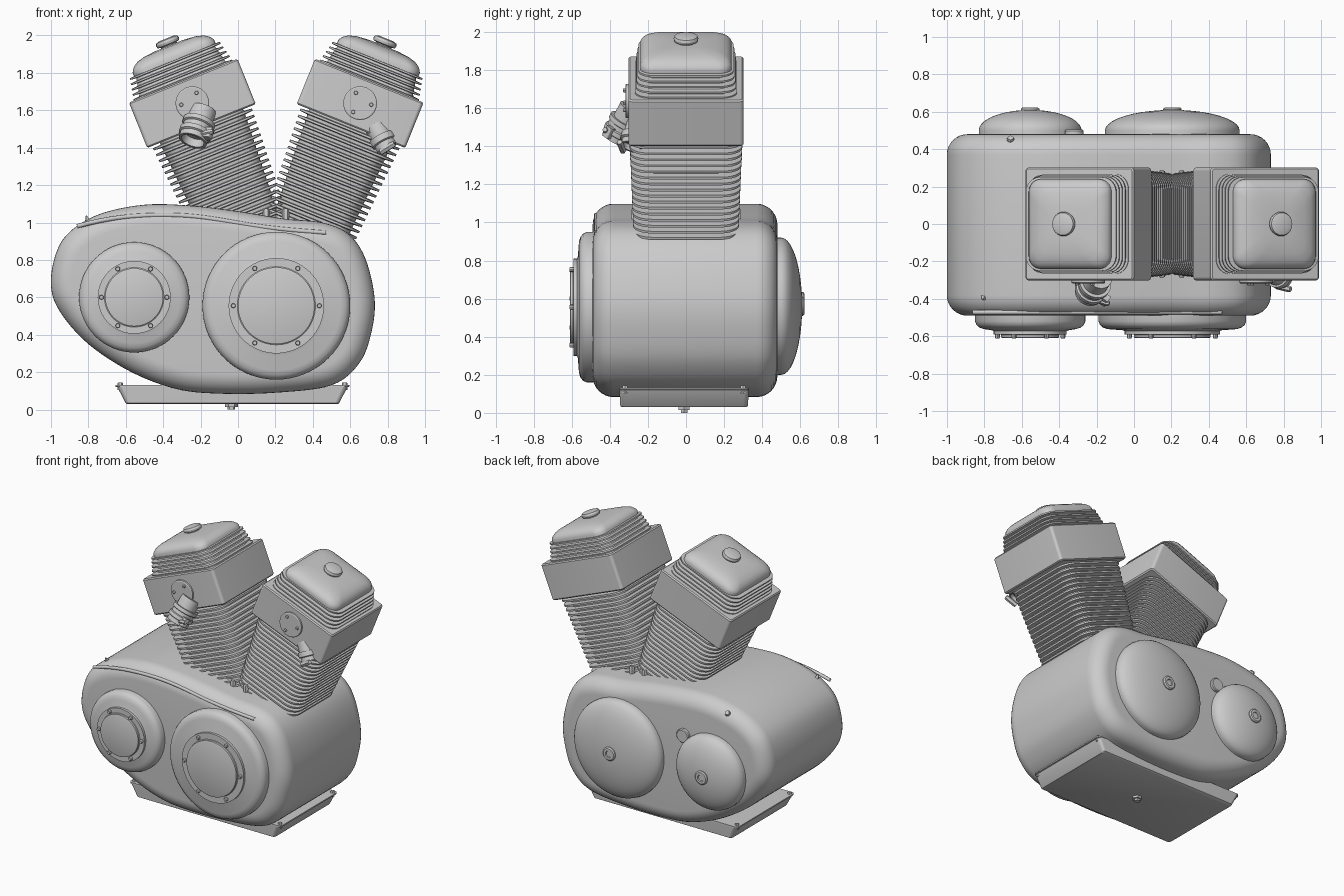
import bpy, bmesh, math
from math import sin, cos, pi, radians
from mathutils import Vector, Matrix

if "Cube" in bpy.data.objects:
    bpy.data.objects.remove(bpy.data.objects["Cube"])

metal = bpy.data.materials.new("cast_grey_metal")
metal.use_nodes = True
GREY = (0.6, 0.6, 0.6, 1)
metal.diffuse_color = GREY
metal.node_tree.nodes["Principled BSDF"].inputs["Base Color"].default_value = GREY


def loft(name, loops, matrix=Matrix()):
    """Skin a row of closed loops and cap both ends."""
    bm = bmesh.new()
    rows = [[bm.verts.new(matrix @ Vector(p)) for p in loop] for loop in loops]
    n = len(rows[0])
    for a, b in zip(rows, rows[1:]):
        for i in range(n):
            j = (i + 1) % n
            bm.faces.new((a[i], a[j], b[j], b[i]))
    bm.faces.new(rows[0])
    bm.faces.new(rows[-1])
    bmesh.ops.recalc_face_normals(bm, faces=bm.faces)
    for f in bm.faces:
        f.smooth = True
    for e in bm.edges:
        e.smooth = e.calc_face_angle(0) < radians(32)
    mesh = bpy.data.meshes.new(name)
    bm.to_mesh(mesh)
    bm.free()
    mesh.materials.append(metal)
    obj = bpy.data.objects.new(name, mesh)
    bpy.context.collection.objects.link(obj)
    return obj


def lathe(name, profile, matrix, sides=48):
    """Profile holds (radius, height) pairs around local z."""
    return loft(name, [[(r * cos(2 * pi * i / sides), r * sin(2 * pi * i / sides), h)
                        for i in range(sides)] for r, h in profile], matrix)


def rounded(hx, hy, h, rad, steps=6):
    """Rounded rectangle loop at height h."""
    pts = []
    for q, (sx, sy) in enumerate(((1, 1), (-1, 1), (-1, -1), (1, -1))):
        for k in range(steps + 1):
            a = (q + k / steps) * pi / 2
            pts.append((sx * (hx - rad) + rad * cos(a), sy * (hy - rad) + rad * sin(a), h))
    return pts


def aim(x, y, z, direction):
    rot = Vector(direction).to_track_quat("Z", "Y").to_matrix().to_4x4()
    return Matrix.Translation((x, y, z)) @ rot


FRONT, BACK, UP, DOWN = (0, -1, 0), (0, 1, 0), (0, 0, 1), (0, 0, -1)


def bolt(name, x, y, z, direction, r=0.014, h=0.02, sides=6):
    lathe(name, [(r, -h), (r, h * 0.7), (r * 0.8, h)], aim(x, y, z, direction), sides)


# Crankcase: smooth outline with rounded front and back edges
key = [(-1, .66), (-.975, .83), (-.9, .95), (-.74, 1.045), (-.5, 1.095), (-.25, 1.09),
       (0, 1.06), (.25, 1.02), (.45, 1.0), (.59, .94), (.68, .81), (.73, .6), (.715, .42),
       (.65, .25), (.5, .13), (.2, .09), (-.1, .085), (-.33, .11), (-.57, .2), (-.8, .35),
       (-.95, .52)]
key = [Vector(p) for p in key]
outline = []
for i in range(len(key)):
    a, b, c, d = (key[(i + k) % len(key)] for k in (-1, 0, 1, 2))
    for s in range(6):
        t = s / 6
        outline.append(0.5 * (2 * b + (c - a) * t + (2 * a - 5 * b + 4 * c - d) * t * t
                              + (3 * b - a - 3 * c + d) * t ** 3))


def case_loop(y, inset):
    loop = []
    for i, p in enumerate(outline):
        d = (outline[(i + 1) % len(outline)] - outline[i - 1]).normalized()
        loop.append((p.x + d.y * inset, y, p.y - d.x * inset))
    return loop


FILLET = 0.11
arc = [(FILLET * (1 - cos(k * pi / 16)), FILLET * (1 - sin(k * pi / 16))) for k in range(8, -1, -1)]
loft("crankcase", [case_loop(-.49 + e, ins) for ins, e in arc]
     + [case_loop(.48 - e, ins) for ins, e in reversed(arc)])

# Raised seam along the front shoulder
seam = bpy.data.curves.new("front_seam", "CURVE")
seam.dimensions = "3D"
seam.bevel_depth = 0.012
seam.bevel_resolution = 2
path = seam.splines.new("NURBS")
marks = [(-.86, .98), (-.7, 1.025), (-.45, 1.045), (-.2, 1.035), (.05, .985), (.25, .96), (.47, .945)]
path.points.add(len(marks) - 1)
for pt, (x, z) in zip(path.points, marks):
    pt.co = (x, -.472, z, 1)
path.use_endpoint_u = True
seam.materials.append(metal)
bpy.context.collection.objects.link(bpy.data.objects.new("front_seam", seam))

# Round front covers with bolted inner caps
for side, x, z, R, ring, cap in (("right", -.555, .6, .295, .195, .155),
                                 ("left", .205, .555, .395, .255, .205)):
    lathe(side + "_front_cover",
          [(R, -.03), (R, .03), (R - .008, .05), (R - .025, .064), (R - .05, .072),
           (ring + .012, .078), (ring, .082), (ring, .1), (cap + .004, .1), (cap, .103),
           (cap, .117), (cap - .008, .12)], aim(x, -.49, z, FRONT), 64)
    for k in range(6):
        a = k * pi / 3
        m = (ring + cap) / 2
        bolt(side + "_cover_bolt", x + m * cos(a), -.595, z + m * sin(a), FRONT, .013, .016, 8)

# Domed back covers with central bosses
for side, x, z, R, rim in (("right", -.555, .585, .275, .02), ("left", .205, .56, .36, .02)):
    dome = [(R, -.03), (R, rim)]
    dome += [(R * cos(k * pi / 20), rim + .11 * sin(k * pi / 20)) for k in range(1, 10)]
    lathe(side + "_back_dome", dome, aim(x, .48, z, BACK), 64)
    lathe(side + "_dome_boss", [(.05, .08), (.05, .135), (.042, .142), (.025, .142), (.022, .135)],
          aim(x, .48, z, BACK), 24)
lathe("back_plug", [(.05, -.03), (.05, .018), (.044, .024)], aim(-.32, .48, .79, BACK), 24)
bolt("breather_bolt", -.66, .44, 1.02, (0, .7, .7), .02, .03, 8)
lathe("case_lug", [(.035, -.03), (.005, .04)], aim(-.8, -.39, 1.0, (-.3, -.4, 1)), 4)

# Oil pan
PAN = Matrix.Translation((-.03, -.01, 0))
loft("oil_pan", [rounded(.565, .325, .03, .02), rounded(.572, .335, .036, .025),
                 rounded(.615, .34, .12, .025), rounded(.625, .34, .122, .025),
                 rounded(.625, .34, .132, .025)], PAN)
lathe("drain_plug", [(.034, .035), (.034, .014), (.02, .014), (.02, 0)],
      Matrix.Translation((-.035, -.01, 0)), 6)
for x in (-.63, .57):
    for y in (-.32, .3):
        bolt("pan_bolt", x, y, .125, UP, .015, .02)


def finned(name, bottom, top, count, fin0, fin1, core, rad, matrix):
    """Stack of cooling fins round a core; fin sizes blend from fin0 to fin1."""
    loops = []
    step = (top - bottom) / count
    for k in range(count):
        t = k / (count - 1)
        fx, fy = (a + (b - a) * t for a, b in zip(fin0, fin1))
        h = bottom + k * step
        cx, cy = fx - core, fy - core
        for sx, sy, dh in ((cx, cy, 0), (fx, fy, .1), (fx, fy, .45), (cx, cy, .55)):
            loops.append(rounded(sx, sy, h + dh * step, rad - (fx - sx) * .5))
    loops.append(rounded(cx, cy, top, rad - core * .5))
    return loft(name, loops, matrix)


# Two cylinders, each leaning outward
for side, cx, tilt in (("right", -.244, -22), ("left", .653, 22)):
    M = Matrix.Translation((cx, 0, 1.637)) @ Matrix.Rotation(radians(tilt), 4, "Y")
    finned(side + "_barrel", -.72, -.125, 17, (.25, .275), (.285, .297), .045, .1, M)
    loft(side + "_barrel_foot", [rounded(.2, .23, -.9, .08), rounded(.2, .23, -.7, .08)], M)
    loft(side + "_head_block", [rounded(.305, .295, -.131, .015), rounded(.313, .302, -.123, .02),
                                rounded(.313, .302, .123, .02), rounded(.305, .295, .131, .015)], M)
    finned(side + "_head_fins", .125, .265, 5, (.285, .268), (.26, .25), .035, .08, M)
    loft(side + "_rocker_cover",
         [rounded(.235, .24, .25, .07), rounded(.235, .24, .27, .07), rounded(.228, .235, .285, .07),
          rounded(.212, .222, .302, .07), rounded(.19, .2, .315, .07), rounded(.15, .16, .326, .065),
          rounded(.08, .09, .333, .05)], M)
    lathe(side + "_filler_cap", [(.045, .32), (.045, .337), (.062, .342), (.065, .355),
                                 (.06, .368), (.04, .374)], M, 24)
    # Round inspection plate on the head
    lathe(side + "_head_plate", [(.09, -.02), (.09, .012), (.084, .016)],
          aim(cx, -.302, 1.638, FRONT), 32)
    for k in range(3):
        a = radians(90 + tilt + 120 * k)
        bolt(side + "_plate_bolt", cx + .06 * cos(a), -.318, 1.638 + .06 * sin(a), FRONT, .011, .012, 8)

# Port stubs with clamps
lathe("right_port", [(.07, -.12), (.07, -.045), (.088, -.045), (.088, -.02), (.078, -.015),
                     (.078, .01), (.088, .015), (.088, .04), (.078, .045), (.078, .075),
                     (.062, .075), (.06, .03)], aim(-.22, -.335, 1.5, (-.3, -.45, -.85)), 32)
loft("right_clamp_lug", [rounded(.03, .02, -.03, .008), rounded(.03, .02, .03, .008)],
     aim(-.165, -.4, 1.475, (-.3, -.45, -.85)))
bolt("right_clamp_bolt", -.17, -.415, 1.48, (1, -.3, .2), .016, .04)
lathe("left_port", [(.06, -.09), (.06, -.02), (.07, -.02), (.07, .015), (.058, .02), (.058, .05),
                    (.045, .05), (.044, .02)], aim(.775, -.275, 1.44, (.45, -.25, -.85)), 24)
bolt("left_clamp_bolt", .8, -.34, 1.4, (.8, -.2, .5), .018, .045)

# Studs between the cylinder feet
for x in (.15, .255):
    for y in (-.27, .27):
        bolt("base_stud", x, y, 1.04, UP, .02, .035)
